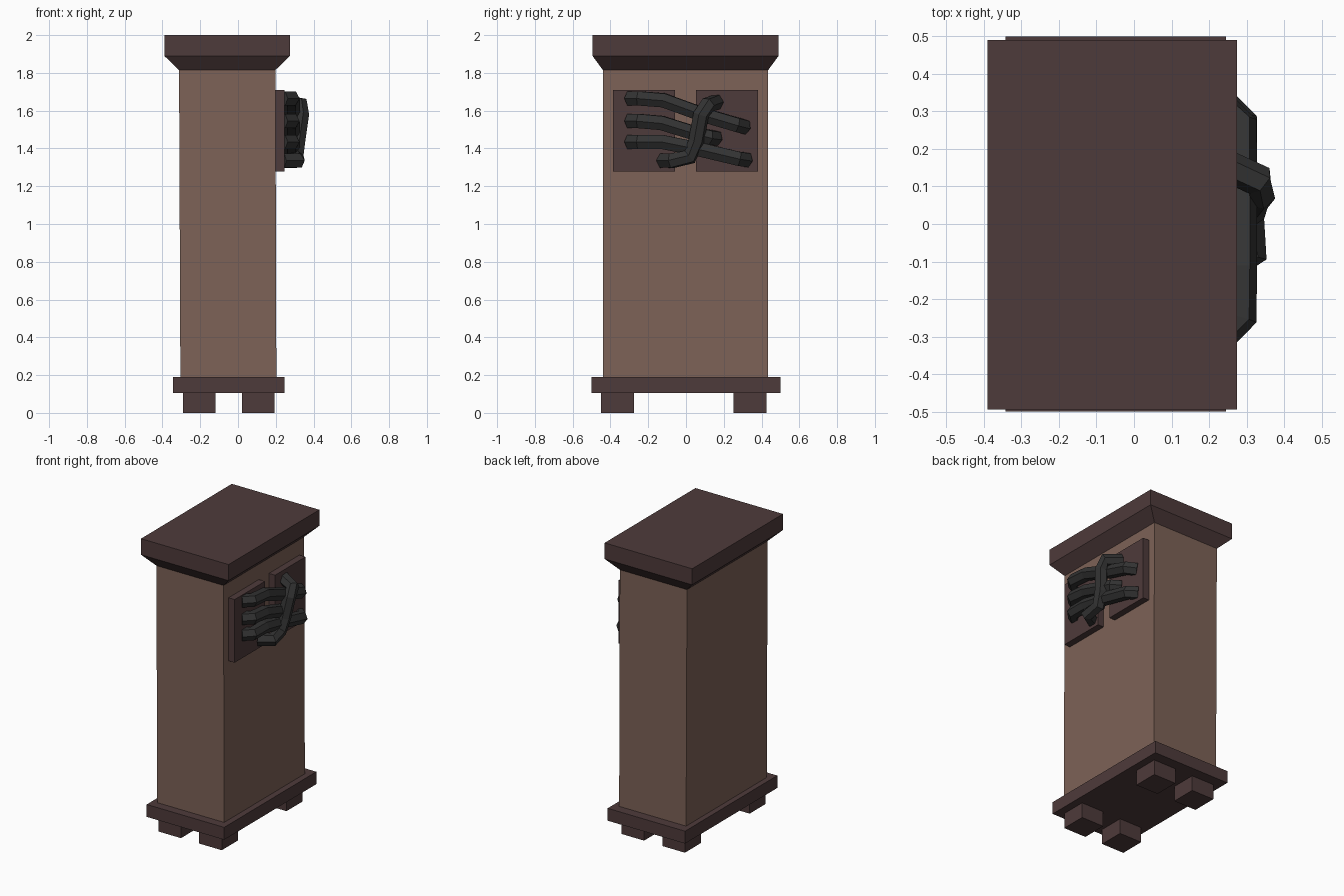
import bpy, bmesh, math
from mathutils import Vector

cube = bpy.data.objects.get("Cube")
if cube:
    bpy.data.objects.remove(cube, do_unlink=True)


def material(name, rgb):
    m = bpy.data.materials.new(name)
    m.use_nodes = True
    m.diffuse_color = (*rgb, 1)
    node = next(n for n in m.node_tree.nodes if n.type == "BSDF_PRINCIPLED")
    node.inputs["Base Color"].default_value = (*rgb, 1)
    return m


light_wood = material("light brown", (0.205, 0.122, 0.095))
dark_wood = material("dark brown", (0.076, 0.043, 0.043))
black = material("charcoal", (0.033, 0.033, 0.033))


def loft(name, rings, mat):
    """Skin a stack of rings with equal point counts and cap both ends."""
    bm = bmesh.new()
    loops = [[bm.verts.new(p) for p in ring] for ring in rings]
    n = len(loops[0])
    for a, b in zip(loops, loops[1:]):
        for i in range(n):
            j = (i + 1) % n
            bm.faces.new((a[i], a[j], b[j], b[i]))
    bm.faces.new(loops[0][::-1])
    bm.faces.new(loops[-1])
    bmesh.ops.recalc_face_normals(bm, faces=bm.faces)
    mesh = bpy.data.meshes.new(name)
    bm.to_mesh(mesh)
    bm.free()
    mesh.materials.append(mat)
    obj = bpy.data.objects.new(name, mesh)
    bpy.context.scene.collection.objects.link(obj)
    return obj


def rect(x0, x1, y0, y1, z):
    return [(x0, y0, z), (x1, y0, z), (x1, y1, z), (x0, y1, z)]


def box(name, x, y, z, mat):
    return loft(name, [rect(*x, *y, h) for h in z], mat)


def tube(name, path, mat, radius=0.043):
    """Six-sided bar along a path, with a ridge kept facing outward."""
    pts = [Vector(p) for p in path]
    up, old, rings = Vector((0, 0, 1)), None, []
    for i, p in enumerate(pts):
        t = (pts[min(i + 1, len(pts) - 1)] - pts[max(i - 1, 0)]).normalized()
        if old:
            up = old.rotation_difference(t) @ up
        up = (up - t * up.dot(t)).normalized()
        side, old = t.cross(up), t
        angles = [k * math.tau / 6 for k in range(6)]
        rings.append([p + radius * (side * math.cos(a) + up * math.sin(a)) for a in angles])
    return loft(name, rings, mat)


# Cabinet body, base slab and flared top
body_top = rect(-0.312, 0.198, -0.44, 0.435, 1.815)
loft("body", [rect(-0.305, 0.203, -0.44, 0.435, 0.18), body_top], light_wood)
box("base_slab", (-0.343, 0.245), (-0.5, 0.5), (0.105, 0.19), dark_wood)
loft("cornice", [body_top] + [rect(-0.39, 0.275, -0.495, 0.49, z) for z in (1.89, 2.0)], dark_wood)

# Feet
for row, y in (("front", -0.45), ("back", 0.252)):
    for side, x in (("right", -0.29), ("left", 0.02)):
        box(f"{row}_{side}_foot", (x, x + 0.172), (y, y + 0.174), (0, 0.11), dark_wood)

# Side panels
for name, y in (("front_panel", (-0.386, -0.058)), ("back_panel", (0.052, 0.382))):
    box(name, (0.19, 0.245), y, (1.277, 1.71), dark_wood)

# Three bent bars across the panels
bars = {
    "upper_bar": [(-0.25, 1.665), (-0.12, 1.655), (0.1, 1.575), (0.27, 1.525), (0.31, 1.515)],
    "middle_bar": [(-0.25, 1.545), (-0.13, 1.535), (0.08, 1.47), (0.12, 1.46), (0.16, 1.455)],
    "lower_bar": [(-0.25, 1.435), (-0.13, 1.435), (0.07, 1.395), (0.28, 1.345), (0.32, 1.34)],
}
for name, line in bars.items():
    path = [(0.285, y, z) for y, z in line[:-1]]
    start = (0.235, line[0][0] - 0.045, line[0][1])
    tube(name, [start] + path + [(0.235, *line[-1])], black)

# Bar that crosses over the others
tube("crossing_bar", [
    (0.235, -0.12, 1.335), (0.315, -0.075, 1.335), (0.305, 0.02, 1.355),
    (0.315, 0.055, 1.44), (0.335, 0.08, 1.58), (0.335, 0.115, 1.63),
    (0.235, 0.16, 1.645)], black)
